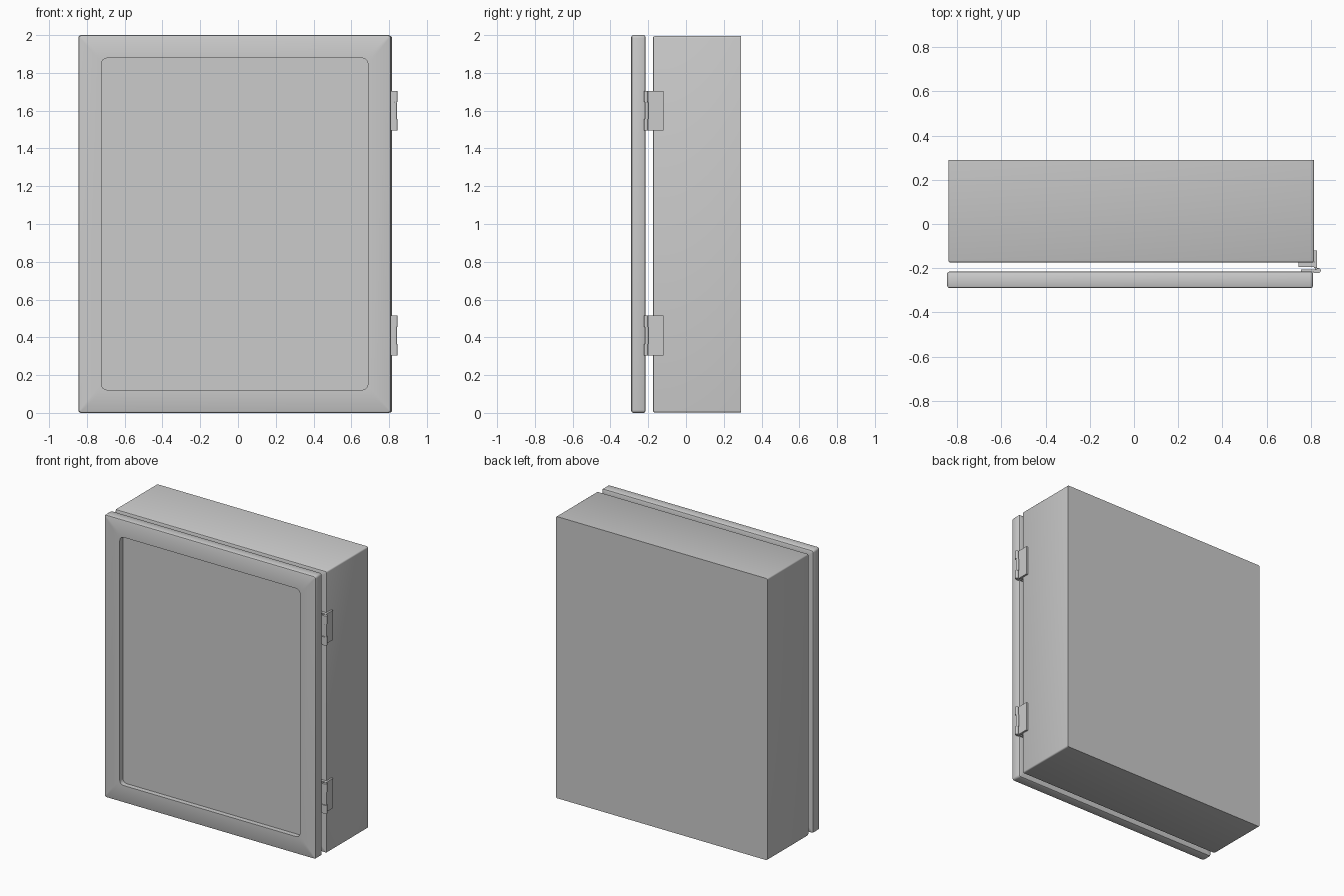
import bpy, bmesh
from math import sin, cos, pi
from mathutils import Matrix

if "Cube" in bpy.data.objects:
    bpy.data.objects.remove(bpy.data.objects["Cube"])


def finish(name, bm):
    bmesh.ops.recalc_face_normals(bm, faces=bm.faces)
    me = bpy.data.meshes.new(name)
    bm.to_mesh(me)
    bm.free()
    ob = bpy.data.objects.new(name, me)
    bpy.context.collection.objects.link(ob)
    bpy.ops.object.select_all(action='DESELECT')
    ob.select_set(True)
    bpy.context.view_layer.objects.active = ob
    bpy.ops.object.shade_smooth_by_angle(angle=0.6)
    return ob


def pan(name, x0, x1, z0, z1, profile, seg=4):
    """Skin rounded rectangles; profile = (inset, y, corner radius), ends capped."""
    bm = bmesh.new()
    rings = []
    for inset, y, r in profile:
        ring = []
        corners = ((x1 - inset - r, z1 - inset - r), (x0 + inset + r, z1 - inset - r),
                   (x0 + inset + r, z0 + inset + r), (x1 - inset - r, z0 + inset + r))
        for c, (cx, cz) in enumerate(corners):
            for s in range(seg + 1):
                a = (c + s / seg) * pi / 2
                ring.append(bm.verts.new((cx + r * cos(a), y, cz + r * sin(a))))
        rings.append(ring)
    n = len(rings[0])
    for a, b in zip(rings, rings[1:]):
        for i in range(n):
            bm.faces.new((a[i], a[(i + 1) % n], b[(i + 1) % n], b[i]))
    bm.faces.new(rings[0])
    bm.faces.new(rings[-1])
    return finish(name, bm)


def block(name, x, y, z):
    bm = bmesh.new()
    size = [b - a for a, b in (x, y, z)]
    mid = [(a + b) / 2 for a, b in (x, y, z)]
    bmesh.ops.create_cube(bm, size=1, matrix=Matrix.Translation(mid) @ Matrix.Diagonal((*size, 1)))
    return finish(name, bm)


def pin(name, r, z0, z1, x=0.834, y=-0.211):
    bm = bmesh.new()
    bmesh.ops.create_cone(bm, cap_ends=True, segments=20, radius1=r, radius2=r, depth=z1 - z0,
                          matrix=Matrix.Translation((x, y, (z0 + z1) / 2)))
    return finish(name, bm)


# Hollow cabinet body with folded front flange
pan("cabinet_body", -0.84, 0.815, 0.002, 1.995, [
    (0, 0.29, 0.01), (0, -0.165, 0.01), (0.003, -0.172, 0.008), (0.01, -0.175, 0.004),
    (0.06, -0.175, 0.004), (0.06, -0.165, 0.004), (0.01, -0.163, 0.004), (0.01, 0.28, 0.004)])

# Door pan with recessed panel and folded rear return
pan("door", -0.845, 0.81, 0, 2, [
    (0.122, -0.255, 0.03), (0.122, -0.29, 0.03), (0.01, -0.29, 0.007), (0.003, -0.287, 0.012),
    (0, -0.28, 0.015), (0, -0.223, 0.015), (0.003, -0.218, 0.012), (0.01, -0.215, 0.007),
    (0.045, -0.215, 0.006), (0.045, -0.223, 0.006), (0.01, -0.225, 0.006), (0.01, -0.28, 0.006),
    (0.112, -0.28, 0.03), (0.112, -0.248, 0.03)])

# Two hinges
for label, z in (("lower", 0.41), ("upper", 1.60)):
    h = 0.105
    block(label + "_hinge_side_leaf", (0.815, 0.828), (-0.2, -0.12), (z - h, z + h))
    block(label + "_hinge_front_leaf", (0.745, 0.828), (-0.195, -0.175), (z - h, z + h))
    block(label + "_hinge_door_leaf", (0.755, 0.834), (-0.215, -0.206), (z - h, z + h))
    pin(label + "_hinge_pin", 0.006, z - h, z + h)
    for end, a, b in (("bottom", -h, -0.045), ("top", 0.045, h)):
        pin(f"{label}_hinge_{end}_knuckle", 0.011, z + a, z + b)
        block(f"{label}_hinge_{end}_tab", (0.812, 0.834), (-0.222, -0.206), (z + a, z + b))
    # Narrow middle knuckle joined to the side leaf
    block(label + "_hinge_middle_web", (0.818, 0.834), (-0.212, -0.198), (z - 0.044, z + 0.044))
    pin(label + "_hinge_middle_knuckle", 0.009, z - 0.044, z + 0.044, 0.832, -0.208)
